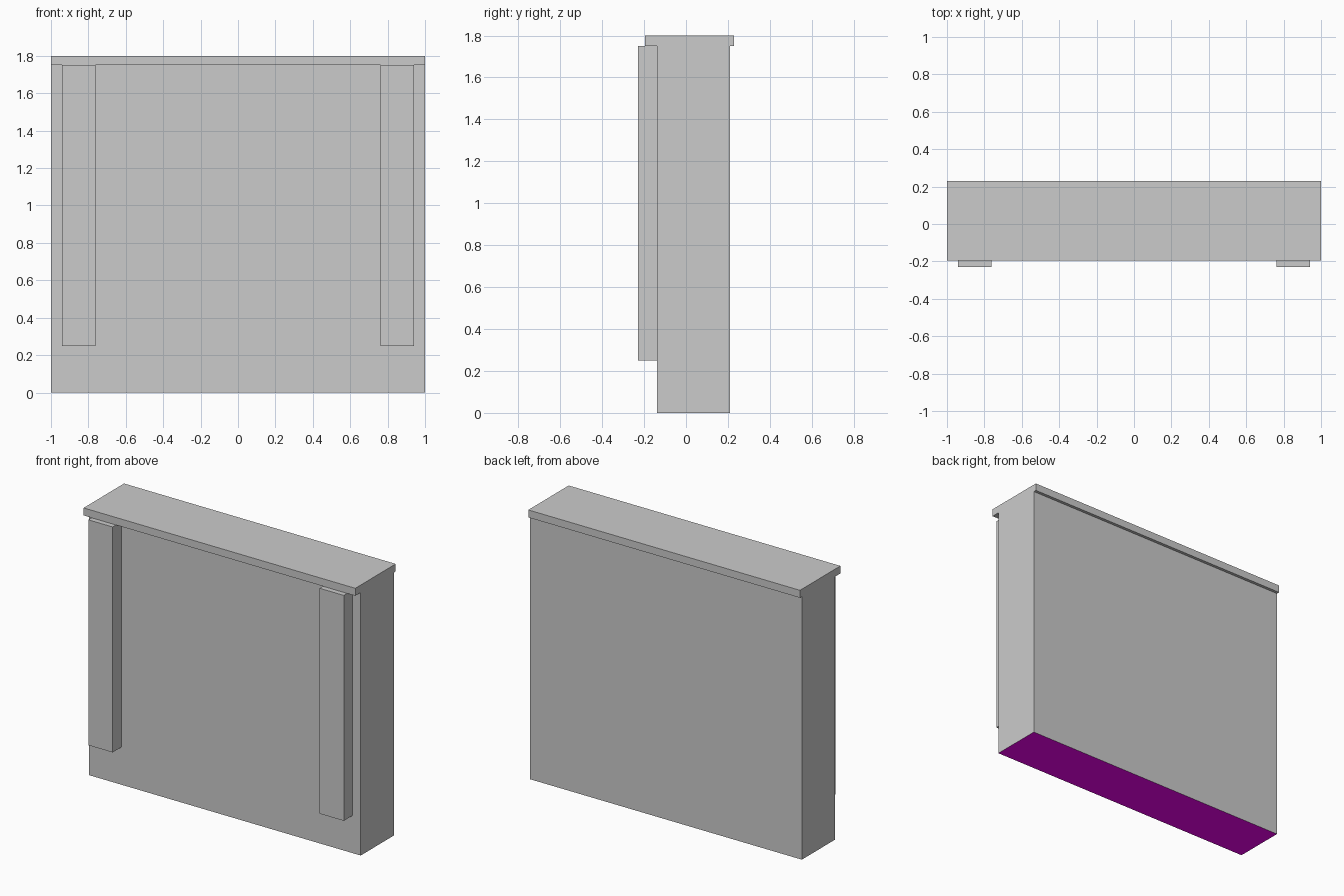
import bpy
import bmesh

if "Cube" in bpy.data.objects:
    bpy.data.objects.remove(bpy.data.objects["Cube"])


def box(name, x, y, z):
    """Axis-aligned box from (min, max) ranges."""
    bm = bmesh.new()
    bmesh.ops.create_cube(bm, size=1)
    for v in bm.verts:
        v.co = [r[0] if c < 0 else r[1] for c, r in zip(v.co, (x, y, z))]
    mesh = bpy.data.meshes.new(name)
    bm.to_mesh(mesh)
    bm.free()
    obj = bpy.data.objects.new(name, mesh)
    bpy.context.collection.objects.link(obj)
    return obj


BACK, FRONT = 0.21, -0.138
TOP, CAP_BOTTOM = 1.80, 1.75

# Main wall slab and overhanging cap
wall = box("wall_body", (-1, 1), (FRONT, BACK), (0, CAP_BOTTOM))
box("wall_cap", (-1, 1), (-0.195, 0.23), (CAP_BOTTOM, TOP))

# Front pilasters, one on each side
for side, x in (("left", (-0.94, -0.762)), ("right", (0.762, 0.94))):
    box(f"pilaster_{side}", x, (-0.23, FRONT), (0.25, CAP_BOTTOM))

# Grey wall with a magenta underside
grey = bpy.data.materials.new("wall_grey")
underside = bpy.data.materials.new("underside_magenta")
underside.diffuse_color = (1, 0, 1, 1)
underside.use_nodes = True
underside.node_tree.nodes["Principled BSDF"].inputs["Base Color"].default_value = underside.diffuse_color
wall.data.materials.append(grey)
wall.data.materials.append(underside)
for face in wall.data.polygons:
    face.material_index = 1 if face.normal.z < -0.5 else 0
